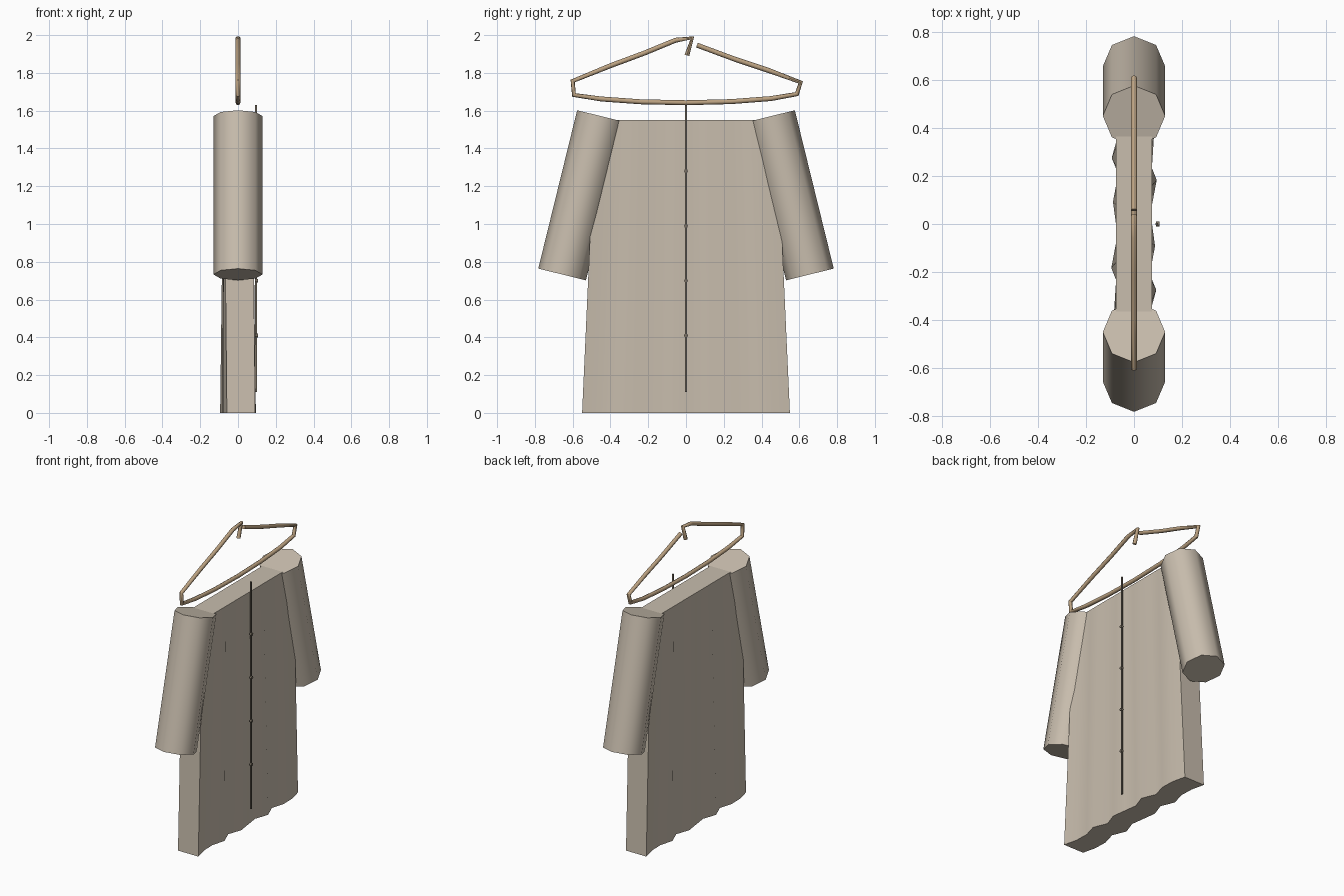
import bpy, bmesh, math
from mathutils import Matrix

if "Cube" in bpy.data.objects:
    bpy.data.objects.remove(bpy.data.objects["Cube"])


def material(name, rgb):
    m = bpy.data.materials.new(name)
    m.diffuse_color = (*rgb, 1)
    m.use_nodes = True
    m.node_tree.nodes["Principled BSDF"].inputs["Base Color"].default_value = m.diffuse_color
    return m


CLOTH = material("cloth", (0.58, 0.51, 0.42))
WOOD = material("wood", (0.50, 0.36, 0.22))
DARK = material("dark_trim", (0.20, 0.17, 0.13))


def add_object(name, bm, mat, angle=None):
    bmesh.ops.recalc_face_normals(bm, faces=bm.faces)
    mesh = bpy.data.meshes.new(name)
    bm.to_mesh(mesh)
    bm.free()
    mesh.materials.append(mat)
    ob = bpy.data.objects.new(name, mesh)
    bpy.context.collection.objects.link(ob)
    if angle:
        bpy.ops.object.select_all(action='DESELECT')
        ob.select_set(True)
        bpy.context.view_layer.objects.active = ob
        bpy.ops.object.shade_smooth_by_angle(angle=math.radians(angle))
    return ob


# garment body: flat tapered slab whose pleats deepen towards the hem
bm = bmesh.new()
bmesh.ops.create_cube(bm, size=1)
lengthwise = [e for e in bm.edges if abs(e.verts[0].co.y - e.verts[1].co.y) > 0.5]
bmesh.ops.subdivide_edges(bm, edges=lengthwise, cuts=11, use_grid_fill=True)
for v in bm.verts:
    drop = 0.5 - v.co.z
    column = v.co.y * 12
    v.co.x = v.co.x * 0.15 - 0.02 * drop * math.sin(2.46 * column)
    v.co.y *= 0.96 + 0.14 * drop
    v.co.z = 1.55 * (1 - drop)
add_object("garment_body", bm, CLOTH, 50)

# sleeves: tilted eight-sided cylinders
for side, label in ((1, "left"), (-1, "right")):
    bm = bmesh.new()
    matrix = (Matrix.Translation((0, side * 0.553, 1.152))
              @ Matrix.Rotation(side * math.radians(13.8), 4, 'X'))
    bmesh.ops.create_cone(bm, cap_ends=True, segments=8, radius1=0.13,
                          radius2=0.13, depth=0.863, matrix=matrix)
    add_object("sleeve_" + label, bm, CLOTH, 50)

# front closure strip
bm = bmesh.new()
bmesh.ops.create_cube(bm, size=1, matrix=Matrix.Translation((0.095, 0, 0.87))
                      @ Matrix.Diagonal((0.009, 0.009, 1.52, 1)))
add_object("closure_strip", bm, DARK)

# buttons along the strip
for i in range(4):
    bm = bmesh.new()
    bmesh.ops.create_cone(bm, cap_ends=True, segments=8, radius1=0.01,
                          radius2=0.01, depth=0.014,
                          matrix=Matrix.Translation((0.099, 0, 0.41 + 0.29 * i))
                          @ Matrix.Rotation(math.pi / 2, 4, 'Y'))
    add_object(f"button_{i + 1}", bm, DARK, 50)

# hanger: one bent rod with an open hook at the top
path = [(0.005, 1.893), (0.033, 1.985), (-0.055, 1.973), (-0.22, 1.905),
        (-0.40, 1.838), (-0.60, 1.757), (-0.593, 1.683), (-0.45, 1.662),
        (-0.24, 1.647), (0, 1.642), (0.24, 1.648), (0.45, 1.664),
        (0.587, 1.688), (0.607, 1.75), (0.44, 1.812), (0.26, 1.872),
        (0.058, 1.947)]
curve = bpy.data.curves.new("hanger", 'CURVE')
curve.dimensions = '3D'
curve.bevel_depth = 0.013
curve.bevel_resolution = 2
curve.use_fill_caps = True
spline = curve.splines.new('POLY')
spline.points.add(len(path) - 1)
for point, (y, z) in zip(spline.points, path):
    point.co = (0, y, z, 1)
rod = bpy.data.objects.new("hanger_curve", curve)
bpy.context.collection.objects.link(rod)
bpy.context.view_layer.update()
bm = bmesh.new()
bm.from_mesh(rod.to_mesh())
rod.to_mesh_clear()
bpy.data.objects.remove(rod)
add_object("hanger", bm, WOOD, 50)
